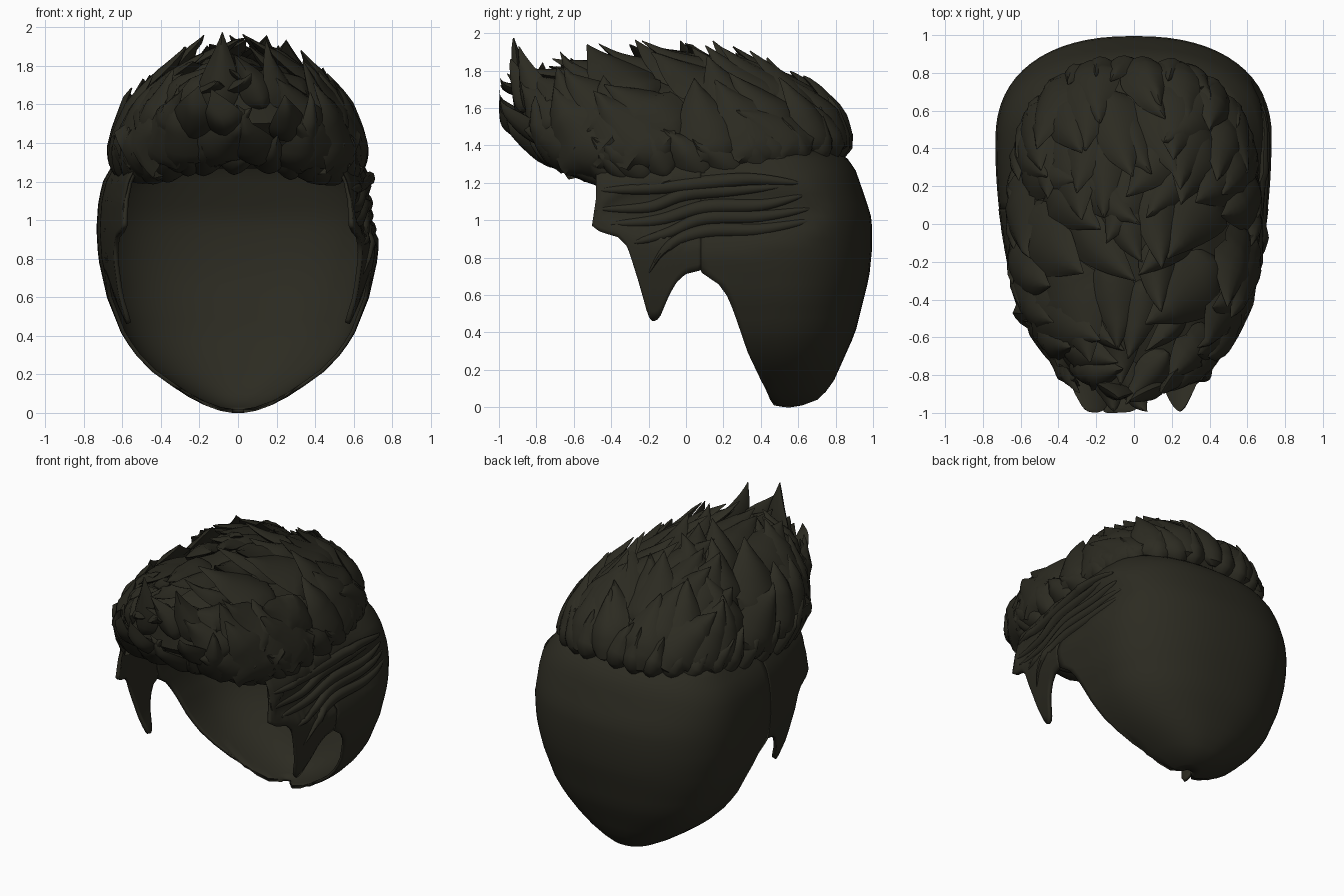
import bpy, bmesh, math, random
from mathutils import Vector
from mathutils.bvhtree import BVHTree

if "Cube" in bpy.data.objects:
    bpy.data.objects.remove(bpy.data.objects["Cube"])

random.seed(4)
hair = bpy.data.materials.new("dark olive hair")
hair.diffuse_color = (0.025, 0.0238, 0.0155, 1)
hair.use_nodes = True
hair.node_tree.nodes["Principled BSDF"].inputs["Base Color"].default_value = hair.diffuse_color


def lerp(table, v):
    """Piecewise-linear lookup; table rows are (key, value)."""
    if v <= table[0][0]:
        return table[0][1]
    for (a, p), (b, q) in zip(table, table[1:]):
        if v <= b:
            return p + (q - p) * (v - a) / (b - a)
    return table[-1][1]


def make(name, bm, thickness=0, angle=40):
    bmesh.ops.recalc_face_normals(bm, faces=bm.faces)
    me = bpy.data.meshes.new(name)
    bm.to_mesh(me)
    bm.free()
    me.materials.append(hair)
    ob = bpy.data.objects.new(name, me)
    bpy.context.collection.objects.link(ob)
    if thickness:
        m = ob.modifiers.new("thickness", 'SOLIDIFY')
        m.thickness, m.offset = thickness, 0
    bpy.ops.object.select_all(action='DESELECT')
    ob.select_set(True)
    bpy.context.view_layer.objects.active = ob
    bpy.ops.object.shade_smooth_by_angle(angle=math.radians(angle))
    return ob


def skin(bm, rows, closed=False):
    """Join rows of points with quads."""
    vs = [[bm.verts.new(p) for p in r] for r in rows]
    n = len(vs[0])
    for a, b in zip(vs, vs[1:]):
        for i in range(n if closed else n - 1):
            j = (i + 1) % n
            bm.faces.new((a[i], a[j], b[j], b[i]))
    return vs


# ---- lower shell: half width, back line and front edge by height
HALF = [(.01, .03), (.02, .09), (.06, .2), (.12, .3), (.25, .48), (.4, .59), (.6, .67),
        (.8, .715), (.95, .725), (1.1, .715), (1.2, .69), (1.27, .65), (1.38, .56)]
BACK = [(.01, .56), (.03, .68), (.12, .77), (.4, .895), (.7, .97), (.85, .985), (1, .985), (1.1, .955),
        (1.3, .885), (1.38, .78)]
EDGE = [(.01, .53), (.02, .47), (.05, .45), (.3, .33), (.53, .25), (.62, .21), (.7, .14), (.73, .06)]
MID = .43


def recess(y, z):
    """Shallow dip on one side where the combed strands lie."""
    d = ((y - .15) / .6) ** 2 + ((z - 1.05) / .17) ** 2
    return .055 * max(0, 1 - d) ** .5


def side_x(y, z, sign):
    x = lerp(HALF, z) * (1 - .19 * (max(0, MID - y) / .93) ** 2)
    return sign * (x - (recess(y, z) if sign > 0 else 0))


zs = [.01, .02, .05, .09, .15, .22] + [.3 + .06 * i for i in range(19)]
rows = []
for z in zs:
    ye, yb = lerp(EDGE, z), lerp(BACK, z)
    c = max(MID, ye)
    row = [Vector((side_x(ye + (c - ye) * i / 6, z, -1), ye + (c - ye) * i / 6, z)) for i in range(6)]
    for i in range(33):
        a = math.pi * i / 32
        x = -lerp(HALF, z) * math.copysign(abs(math.cos(a)) ** .86, math.cos(a))
        y = c + (yb - c) * max(0, math.sin(a)) ** .84
        if x > 0:
            x -= recess(y, z) * min(1, x / .5)
        row.append(Vector((x, y, z)))
    row += [Vector((side_x(ye + (c - ye) * i / 6, z, 1), ye + (c - ye) * i / 6, z)) for i in range(5, -1, -1)]
    rows.append(row)
bm = bmesh.new()
skin(bm, rows)
make("back_shell", bm, .02, 50)

# ---- sideburns: columns hanging from the hairline down to a pointed outline
LOW = [(-.5, .97), (-.46, .94), (-.36, .91), (-.31, .86), (-.25, .67), (-.2, .49), (-.175, .46), (-.14, .48),
       (-.09, .6), (-.05, .67), (0, .715), (.08, .735)]
TOP = 1.3
for name, s in (("left_sideburn", -1), ("right_sideburn", 1)):
    rows = []
    for i in range(39):
        y = -.5 + .58 * i / 38
        lo = lerp(LOW, y)
        rows.append([Vector((side_x(y, lo + (TOP - lo) * k / 16, s), y + .05 * (k / 16) * (y < -.47),
                             lo + (TOP - lo) * k / 16)) for k in range(17)])
    bm = bmesh.new()
    skin(bm, rows)
    make(name, bm, .024, 50)

# ---- crown: dome blended from front, back and side profiles (reach, height)
FRONT = [(.5, 1.27), (.73, 1.36), (.88, 1.5), (.87, 1.65), (.57, 1.76), (0, 1.83)]
REAR = [(.8, 1.33), (.84, 1.42), (.78, 1.55), (.66, 1.65), (.42, 1.74), (0, 1.83)]
SIDE = [(.6, 1.23), (.615, 1.38), (.52, 1.57), (.38, 1.69), (.2, 1.78), (0, 1.83)]


def dome(phi, t):
    def prof(p):
        return [lerp([(i / 5, q[k]) for i, q in enumerate(p)], t) for k in (0, 1)]
    s, c = math.sin(phi), -math.cos(phi)
    (sx, sz), (ey, ez) = prof(SIDE), prof(FRONT if c < 0 else REAR)
    z = sz * s * s + ez * c * c
    if c < 0:  # hairline dips at the temples
        z -= .06 * (2 * s * c) ** 2 * max(0, 1 - 3 * t)
    return Vector((sx * math.copysign(abs(s) ** .75, s), ey * math.copysign(abs(c) ** .75, c), z))


bm = bmesh.new()
skin(bm, [[dome(math.tau * i / 64, t / 20) for i in range(64)] for t in range(21)], True)
bmesh.ops.remove_doubles(bm, verts=bm.verts, dist=.001)
bmesh.ops.recalc_face_normals(bm, faces=bm.faces)
tree = BVHTree.FromBMesh(bm)
make("crown_base", bm)


# ---- locks: puffy leaves that creep over the dome, up and forward, with lifted tips
def lock(bm, start, length, half, thick, lift, bend, leave):
    steps, p, rows, d, n0 = 12, start.copy(), [], None, None
    for k in range(steps + 1):
        s = k / steps
        q, m, _, _ = tree.find_nearest(p)
        if m.dot(q - Vector((0, 0, 1.35))) < 0:
            m = -m
        if d is None:
            n0 = n = m
            d = Vector((-.45 * q.x, -.6, .75))
        if not leave or m.dot(n0) > .75:  # follow the dome, or run straight off the front ridge
            n = m
        else:
            q = p
        d = (d - n * d.dot(n)).normalized()
        side = n.cross(d).normalized()
        d = (d + side * bend * .12).normalized()
        if s < .38:
            w = math.sqrt(max(0, 1 - ((.38 - s) / .39) ** 2))
        else:
            w = 1 - ((s - .38) / .62) ** 1.45
        w = max(w, .02)
        mid = q + n * (lift * s ** 2) + Vector((0, -.1, .7)) * lift * s ** 4
        ring = []
        for c in (-1, -.75, -.4, 0, .4, .75, 1):
            ring.append(mid + side * c * half * w + n * thick * (1 - abs(c) ** 1.8) * w ** .6)
        for c in (.5, -.5):
            ring.append(mid + side * c * half * w - n * .025 * w)
        for v in ring:  # keep the forelock even
            if v.y < -.94:
                v.y = -.94 - .06 * math.tanh((-.94 - v.y) / .06)
        rows.append(ring)
        p = q + d * length / steps
    vs = skin(bm, rows, True)
    bm.faces.new(vs[0])
    bm.faces.new(vs[-1])


# row name, height on dome, count, length, half width, thickness, tip lift
ROWS = [("hairline_locks", .0, 34, .30, .095, .06, .05),
        ("lower_locks", .1, 23, .44, .135, .07, .07),
        ("middle_locks", .28, 20, .46, .135, .065, .08),
        ("upper_locks", .48, 16, .46, .13, .065, .085),
        ("high_locks", .67, 12, .44, .12, .06, .085),
        ("crown_locks", .86, 7, .42, .115, .06, .085)]
for r, (name, t, count, length, half, thick, lift) in enumerate(ROWS):
    bm = bmesh.new()
    for i in range(count):
        phi = math.tau * (i + .5 * (r % 2) + random.uniform(-.15, .15)) / count
        k = random.uniform(.85, 1.15)
        broad = 1 + .35 * abs(math.sin(phi)) * (0 < r < 4)
        start = dome(phi, max(0, t + random.uniform(-.03, .03)))
        front = start.y < -.45 and r > 1
        if front:  # shorter, slimmer tips around the forelock
            k *= .72
        lock(bm, start, length * k * (1 + .2 * (broad - 1)), half * k * broad, thick,
             lift * random.uniform(.7, 1.2), random.uniform(-.5, .5), front)
    make(name, bm, 0, 45)


# ---- combed strands lying in the recess on one side, as (y, z) paths
STRANDS = [
    [(-.46, 1.16), (-.2, 1.17), (.1, 1.2), (.35, 1.22), (.6, 1.2)],
    [(-.46, 1.06), (-.2, 1.07), (0, 1.14), (.25, 1.16), (.5, 1.18)],
    [(-.4, .98), (-.15, 1.0), (.1, 1.07), (.4, 1.08), (.62, 1.13)],
    [(-.28, .88), (-.1, .93), (.1, 1.01), (.4, 1.02), (.66, 1.06)],
    [(-.2, .72), (-.1, .86), (.1, .94), (.4, .95), (.68, 1.0)]]
bm = bmesh.new()
for path in STRANDS:
    rows = []
    pts = [Vector((0, y, z)) for y, z in path]
    for k in range(25):
        f = k / 24 * (len(pts) - 1)
        i = min(int(f), len(pts) - 2)
        u = f - i
        a, b = pts[max(i - 1, 0)], pts[i]
        c, d = pts[i + 1], pts[min(i + 2, len(pts) - 1)]
        p = .5 * (2 * b + (c - a) * u + (2 * a - 5 * b + 4 * c - d) * u * u + (3 * b - a - 3 * c + d) * u ** 3)
        w = max(.05, math.sin(math.pi * (k + .3) / 24.6) ** .6)
        x = side_x(p.y, p.z, 1)
        if p.y > MID:  # follow the rounding at the back
            x -= .12 * ((p.y - MID) / .35) ** 2.5
        rows.append([Vector((x + .03 * w * math.cos(g) + .008, p.y, p.z + .038 * w * math.sin(g)))
                     for g in [math.tau * j / 8 for j in range(8)]])
    vs = skin(bm, rows, True)
    bm.faces.new(vs[0])
    bm.faces.new(vs[-1])
make("side_strands", bm, 0, 50)
